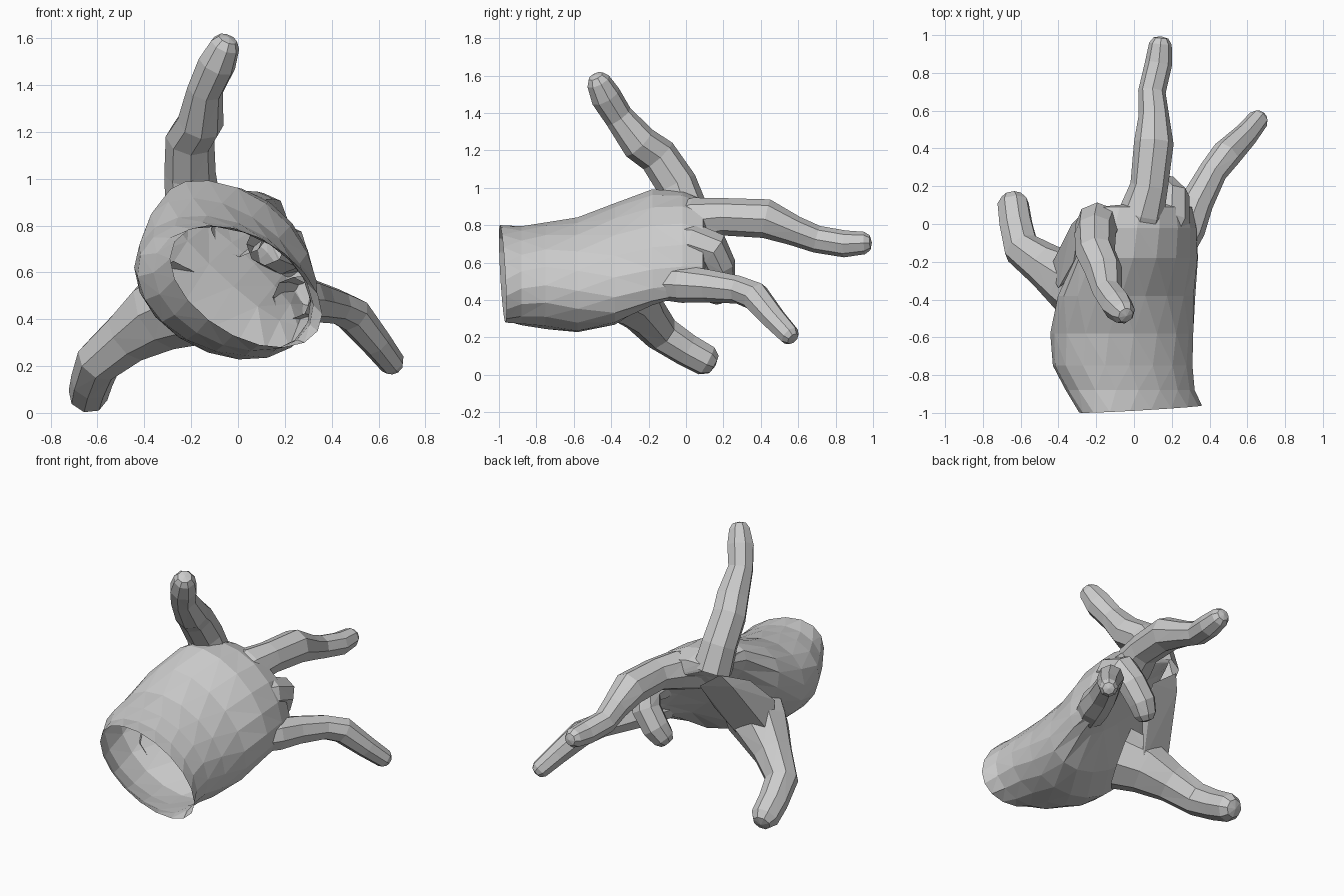
import bpy, bmesh
from math import sin, cos, pi, radians
from mathutils import Vector


def add_object(name, bm):
    bmesh.ops.triangulate(bm, faces=bm.faces[:])
    bmesh.ops.recalc_face_normals(bm, faces=bm.faces[:])
    me = bpy.data.meshes.new(name)
    bm.to_mesh(me)
    bm.free()
    ob = bpy.data.objects.new(name, me)
    bpy.context.collection.objects.link(ob)
    return ob


def loft(name, rings, pole):
    """Skin a list of point rings, open at the start, closed with a pole."""
    bm = bmesh.new()
    loops = [[bm.verts.new(p) for p in r] for r in rings]
    n = len(loops[0])
    for a, b in zip(loops, loops[1:]):
        for i in range(n):
            j = (i + 1) % n
            bm.faces.new((a[i], a[j], b[j], b[i]))
    tip = bm.verts.new(pole)
    for i in range(n):
        bm.faces.new((loops[-1][i], loops[-1][(i + 1) % n], tip))
    return add_object(name, bm)


def finger(name, path, sides=8):
    """Tube through (x, y, z, radius) joints with a rounded tip."""
    pts = [Vector(p[:3]) for p in path]
    rad = [p[3] for p in path]
    end_dir = (pts[-1] - pts[-2]).normalized()
    r = rad[-1]
    pts.append(pts[-1] + end_dir * r * 0.5)
    rad.append(r * 0.65)
    rings, prev, side = [], None, None
    for i, p in enumerate(pts):
        a, b = pts[max(i - 1, 0)], pts[min(i + 1, len(pts) - 1)]
        t = (b - a).normalized()
        if side is None:
            side = t.orthogonal().normalized()
        else:
            side = prev.rotation_difference(t) @ side
        up = t.cross(side)
        prev = t
        rings.append([p + (side * cos(2 * pi * k / sides) + up * sin(2 * pi * k / sides)) * rad[i]
                      for k in range(sides)])
    return loft(name, rings, pts[-1] + end_dir * r * 0.15)


# Palm: bent elliptical sections (y, centre x, centre z, half width, half thickness, tilt, bend)
sections = [
    (-0.98, 0.035, 0.54, 0.36, 0.21, 32, 0.0),
    (-0.88, -0.02, 0.53, 0.36, 0.24, 25, 0.0),
    (-0.75, -0.06, 0.53, 0.385, 0.265, 22, 0.0),
    (-0.58, -0.065, 0.535, 0.40, 0.28, 27, 0.0),
    (-0.38, -0.04, 0.59, 0.42, 0.25, 38, 0.01),
    (-0.18, 0.01, 0.675, 0.41, 0.18, 43, 0.06),
    (-0.02, 0.03, 0.69, 0.385, 0.12, 43, 0.11),
    (0.09, 0.05, 0.69, 0.34, 0.07, 43, 0.12),
]
rings = []
for y, cx, cz, a, b, tilt, bend in sections:
    s, c = sin(radians(tilt)), cos(radians(tilt))
    ring = []
    for k in range(18):
        t = 2 * pi * k / 18
        u, v = a * cos(t), b * sin(t) + bend * sin(t) ** 2
        slant = 0.02 * cos(t) if y < -0.95 else 0    # slightly slanted wrist cut
        ring.append((cx + u * c + v * s, y + slant, cz - u * s + v * c))
    rings.append(ring)
loft("palm", rings, (0.12, 0.12, 0.77))

# Web of skin between thumb, index knuckle and palm
bm = bmesh.new()
for p in [(-0.33, 0.0, 0.80), (-0.28, 0.05, 0.88), (-0.36, -0.17, 0.62), (-0.45, -0.24, 0.42),
          (-0.40, -0.34, 0.60), (-0.12, 0.03, 0.76), (-0.14, -0.09, 0.58),
          (-0.24, -0.20, 0.38), (-0.32, -0.2, 0.76)]:
    bm.verts.new(p)
bmesh.ops.convex_hull(bm, input=bm.verts[:])
add_object("thumb_web", bm)

# Index finger, pointing up and back
finger("index_finger", [
    (-0.19, 0.00, 0.87, 0.12), (-0.205, -0.05, 1.02, 0.11), (-0.205, -0.15, 1.17, 0.105),
    (-0.16, -0.25, 1.24, 0.10), (-0.14, -0.36, 1.38, 0.078),
    (-0.09, -0.43, 1.49, 0.083), (-0.055, -0.47, 1.57, 0.065)])

# Middle finger, pointing away
finger("middle_finger", [
    (0.00, -0.10, 0.78, 0.12), (0.04, 0.06, 0.83, 0.12), (0.08, 0.2, 0.845, 0.10),
    (0.105, 0.43, 0.835, 0.105), (0.105, 0.58, 0.77, 0.08), (0.095, 0.70, 0.725, 0.073),
    (0.13, 0.85, 0.70, 0.072), (0.14, 0.955, 0.705, 0.06)])

# Ring finger, folded under
finger("ring_finger", [
    (0.12, -0.14, 0.72, 0.09), (0.19, 0.04, 0.70, 0.11), (0.195, 0.14, 0.67, 0.10),
    (0.16, 0.175, 0.59, 0.09), (0.09, 0.18, 0.49, 0.085), (0.05, 0.16, 0.43, 0.07)])

# Little finger, spread outwards and down
finger("little_finger", [
    (0.23, -0.13, 0.49, 0.09), (0.28, -0.02, 0.485, 0.10), (0.335, 0.12, 0.475, 0.088),
    (0.42, 0.28, 0.455, 0.075), (0.49, 0.37, 0.42, 0.08), (0.59, 0.47, 0.30, 0.066),
    (0.66, 0.555, 0.21, 0.056)])

# Thumb, with its fleshy base
finger("thumb", [
    (-0.22, -0.38, 0.47, 0.19), (-0.34, -0.30, 0.42, 0.165), (-0.47, -0.22, 0.325, 0.12),
    (-0.595, -0.13, 0.22, 0.10), (-0.625, 0.0, 0.135, 0.09), (-0.64, 0.11, 0.075, 0.085)])
